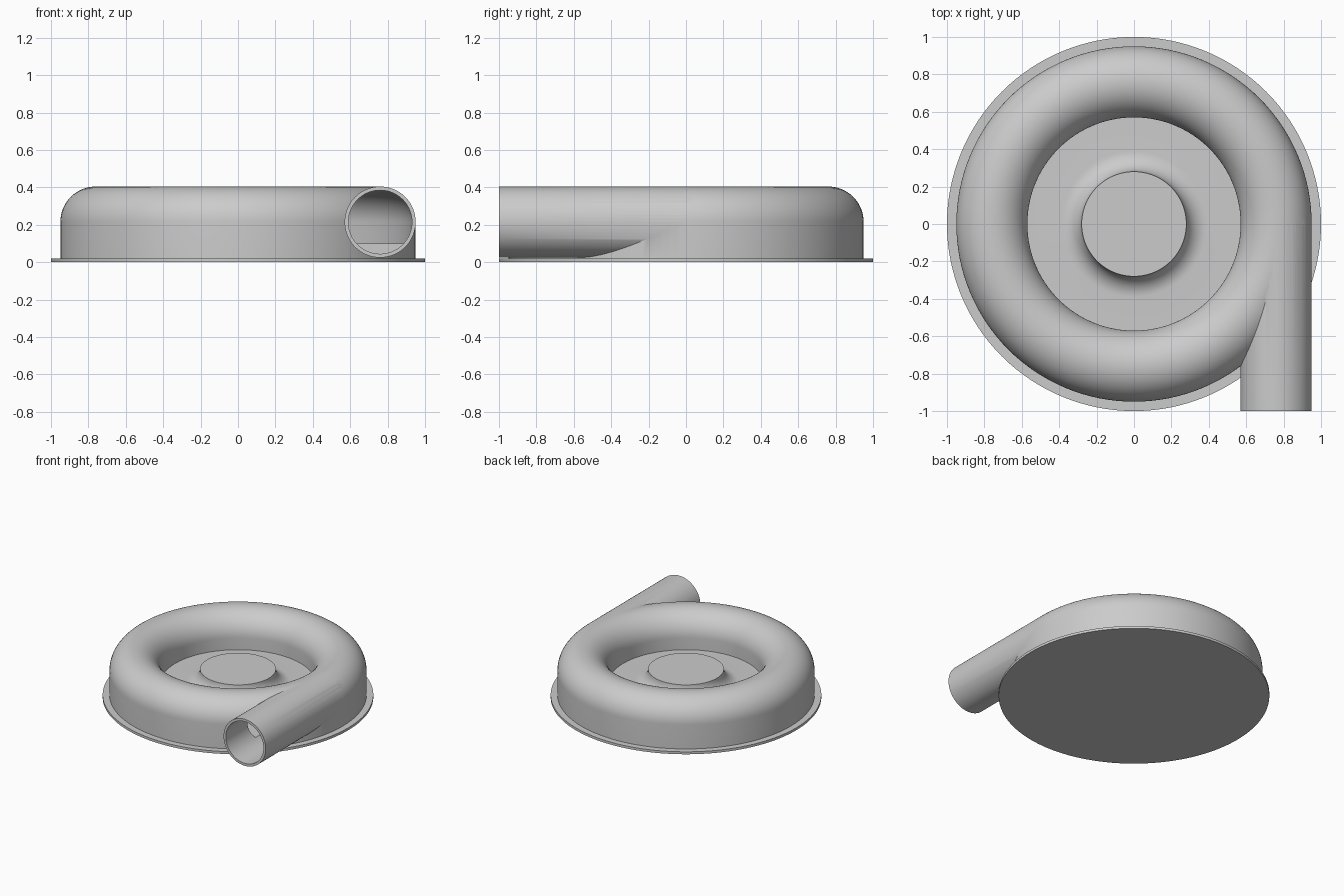
import bpy, bmesh
from math import pi, sin, cos, radians
from mathutils import Matrix, Vector

cube = bpy.data.objects.get("Cube")
if cube:
    bpy.data.objects.remove(cube, do_unlink=True)

RING, TUBE, BORE, MID = 0.76, 0.19, 0.17, 0.215   # ring radius, duct radii, duct height
SEGS = 128

grey = bpy.data.materials.new("light_grey")
grey.use_nodes = True
grey.diffuse_color = (0.6, 0.6, 0.6, 1)
grey.node_tree.nodes["Principled BSDF"].inputs["Base Color"].default_value = (0.6, 0.6, 0.6, 1)


def make_object(name, bm):
    bmesh.ops.recalc_face_normals(bm, faces=bm.faces)
    mesh = bpy.data.meshes.new(name)
    bm.to_mesh(mesh)
    bm.free()
    mesh.materials.append(grey)
    obj = bpy.data.objects.new(name, mesh)
    bpy.context.collection.objects.link(obj)
    return obj


def arc(cx, cz, r, start, end, steps):
    angles = [radians(start + (end - start) * i / steps) for i in range(steps + 1)]
    return [(cx + r * cos(a), cz + r * sin(a)) for a in angles]


def revolve(name, profile, closed=False):
    """Spin an (r, z) profile about z; points on the axis become poles."""
    bm = bmesh.new()
    verts = [bm.verts.new((r, 0, z)) for r, z in profile]
    pairs = list(zip(verts, verts[1:] + (verts[:1] if closed else [])))
    if not closed:
        pairs = pairs[:len(verts) - 1]
    edges = [bm.edges.new(p) for p in pairs]
    bmesh.ops.spin(bm, geom=verts + edges, cent=(0, 0, 0), axis=(0, 0, 1),
                   angle=2 * pi, steps=SEGS, use_duplicate=False)
    bmesh.ops.remove_doubles(bm, verts=bm.verts, dist=1e-5)
    return make_object(name, bm)


def duct(name, radius, y0, y1):
    """Straight cylinder along y at the duct position."""
    bm = bmesh.new()
    place = Matrix.Translation((RING, (y0 + y1) / 2, MID)) @ Matrix.Rotation(pi / 2, 4, 'X')
    bmesh.ops.create_cone(bm, cap_ends=True, segments=64, radius1=radius,
                          radius2=radius, depth=y1 - y0, matrix=place)
    return make_object(name, bm)


def smooth(obj):
    bpy.ops.object.select_all(action='DESELECT')
    obj.select_set(True)
    bpy.context.view_layer.objects.active = obj
    bpy.ops.object.shade_smooth_by_angle(angle=radians(30))


# Mounting flange
flange = revolve("base_flange", [(0, 0), (1, 0), (1, 0.02), (0, 0.02)])

# Scroll housing: outer wall, rounded ring, recessed floor and raised hub
profile = [(0, 0.01), (RING + TUBE, 0.01)]
profile += arc(RING, MID, TUBE, 0, 180, 32)
profile += [(RING - TUBE, 0.12)]
profile += arc(0.39, 0.23, 0.11, 270, 180, 12)
profile += [(0, 0.23)]
housing = revolve("scroll_housing", profile)

# Outlet pipe and the hollow inside
pipe = duct("outlet_pipe", TUBE, -1, 0)
bore = duct("pipe_bore_cutter", BORE, -1.1, 0)
cavity = revolve("ring_cavity_cutter",
                 [(RING - BORE, 0.1), (RING + BORE, 0.1)] + arc(RING, MID, BORE, 0, 180, 32),
                 closed=True)

for cutter, operation in ((pipe, 'UNION'), (cavity, 'DIFFERENCE'), (bore, 'DIFFERENCE')):
    mod = housing.modifiers.new(cutter.name, 'BOOLEAN')
    mod.object, mod.operation, mod.solver = cutter, operation, 'EXACT'

# Bake the cuts, then drop the helpers
graph = bpy.context.evaluated_depsgraph_get()
baked = bpy.data.meshes.new_from_object(housing.evaluated_get(graph))
housing.modifiers.clear()
housing.data = baked
for helper in (pipe, bore, cavity):
    bpy.data.objects.remove(helper, do_unlink=True)

for part in (flange, housing):
    smooth(part)
